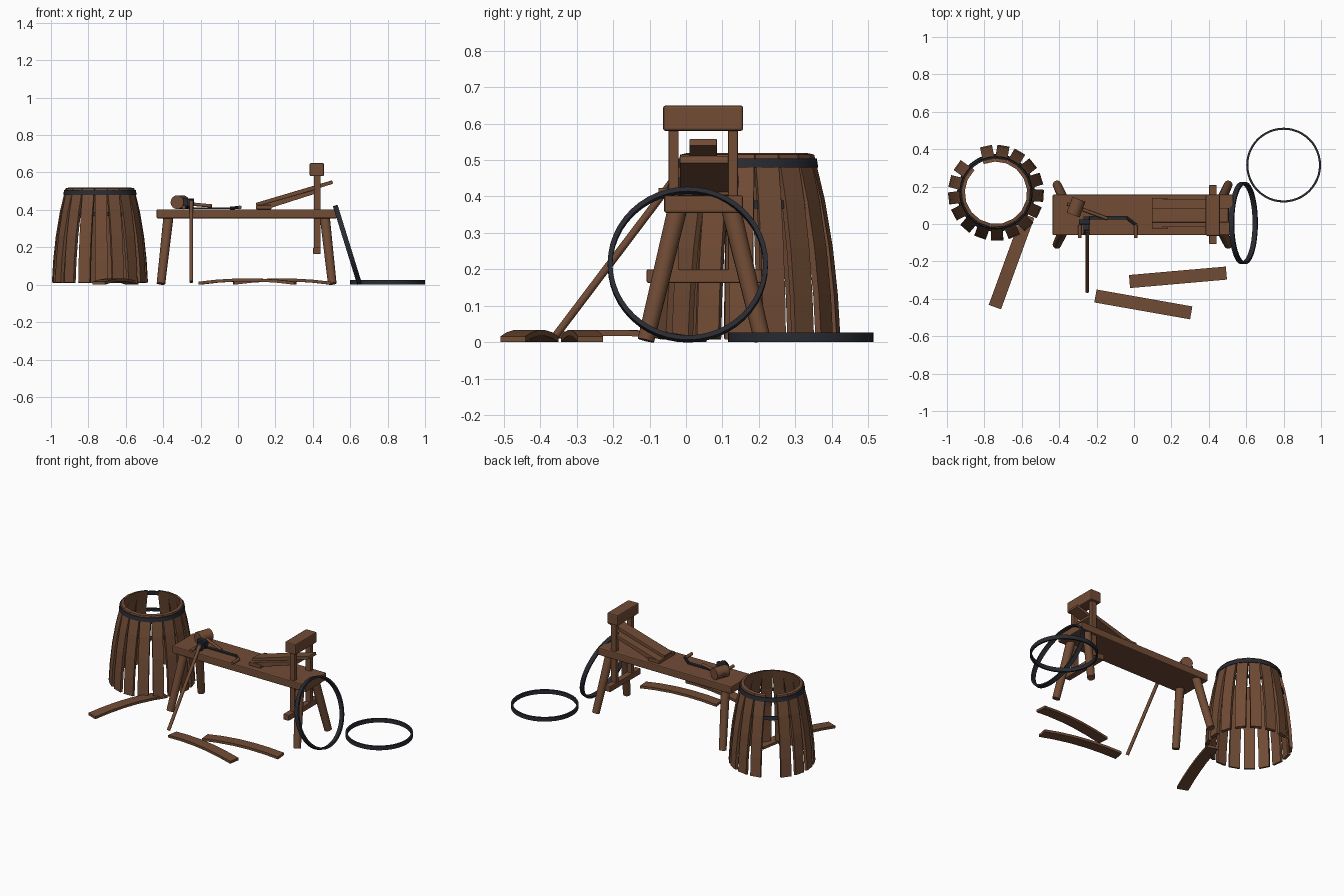
import bpy, bmesh, math
from mathutils import Vector, Matrix

if "Cube" in bpy.data.objects:
    bpy.data.objects.remove(bpy.data.objects["Cube"])


def material(name, color):
    m = bpy.data.materials.new(name)
    m.use_nodes = True
    m.diffuse_color = color
    m.node_tree.nodes["Principled BSDF"].inputs["Base Color"].default_value = color
    return m


wood = material("brown wood", (0.165, 0.072, 0.036, 1))
iron = material("dark iron", (0.022, 0.024, 0.032, 1))


def finish(bm, name, mat, matrix=Matrix(), smooth=False, bevel=0):
    bmesh.ops.recalc_face_normals(bm, faces=bm.faces)
    mesh = bpy.data.meshes.new(name)
    bm.to_mesh(mesh)
    bm.free()
    mesh.materials.append(mat)
    ob = bpy.data.objects.new(name, mesh)
    ob.matrix_world = matrix
    bpy.context.collection.objects.link(ob)
    if bevel:
        mod = ob.modifiers.new("soft edges", 'BEVEL')
        mod.width = bevel
        mod.segments = 2
    if smooth:
        bpy.ops.object.select_all(action='DESELECT')
        ob.select_set(True)
        bpy.context.view_layer.objects.active = ob
        bpy.ops.object.shade_smooth_by_angle(angle=math.radians(40))
    return ob


def box(name, lo, hi, mat=wood, bevel=0.004):
    lo, hi = Vector(lo), Vector(hi)
    bm = bmesh.new()
    bmesh.ops.create_cube(bm, size=1)
    bmesh.ops.scale(bm, vec=hi - lo, verts=bm.verts)
    return finish(bm, name, mat, Matrix.Translation((lo + hi) / 2), bevel=bevel)


def rod(name, a, b, r1, r2=None, mat=wood, sides=16):
    a, b = Vector(a), Vector(b)
    bm = bmesh.new()
    bmesh.ops.create_cone(bm, cap_ends=True, segments=sides, radius1=r1,
                          radius2=r2 or r1, depth=(b - a).length)
    turn = (b - a).to_track_quat('Z', 'Y').to_matrix().to_4x4()
    return finish(bm, name, mat, Matrix.Translation((a + b) / 2) @ turn, smooth=True)


def strip(name, outline, width, mat=wood, matrix=Matrix(), bevel=0):
    """Extrude a closed XZ outline along Y, centred."""
    bm = bmesh.new()
    face = bm.faces.new([bm.verts.new((x, -width / 2, z)) for x, z in outline])
    new = bmesh.ops.extrude_face_region(bm, geom=[face])["geom"]
    bmesh.ops.translate(bm, vec=(0, width, 0),
                        verts=[v for v in new if isinstance(v, bmesh.types.BMVert)])
    return finish(bm, name, mat, matrix, bevel=bevel)


def hoop(name, r, height, thick, matrix, flare=0):
    """Flat iron band around the local Z axis."""
    bm = bmesh.new()
    n = 48
    rings = []
    for i in range(n):
        a = math.tau * i / n
        section = [(r + flare, -1), (r - flare, 1),
                   (r - thick - flare, 1), (r - thick + flare, -1)]
        rings.append([bm.verts.new((q * math.cos(a), q * math.sin(a), s * height / 2))
                      for q, s in section])
    for i in range(n):
        p, q = rings[i], rings[(i + 1) % n]
        for k in range(4):
            bm.faces.new((p[k], q[k], q[(k + 1) % 4], p[(k + 1) % 4]))
    return finish(bm, name, iron, matrix, smooth=True)


# Unfinished barrel: sixteen flared staves with one gap
barrel = Matrix.Translation((-0.738, 0.167, 0))
outer = [(0.255, 0.012), (0.248, 0.13), (0.234, 0.26), (0.212, 0.39), (0.182, 0.515)]
inner = [(r - 0.018, z + (0.004 if z > 0.5 else -0.004)) for r, z in reversed(outer)]
for i in range(16):
    turn = Matrix.Rotation(math.radians(144.5) + math.tau * i / 17, 4, 'Z')
    strip("barrel_stave", outer + inner, 0.065, matrix=barrel @ turn)
hoop("barrel_top_hoop", 0.194, 0.026, 0.01,
     barrel @ Matrix.Translation((0, 0, 0.492)), 0.002)
hoop("barrel_inner_hoop", 0.206, 0.022, 0.008,
     barrel @ Matrix.Translation((0, 0, 0.378)), 0.002)

# Loose bowed staves on the floor
top = [(x / 10, 0.034 - 0.018 * (x / 2.6) ** 2) for x in (-2.6, -1.6, -0.5, 0.5, 1.6, 2.6)]
bottom = [(x, z - 0.016) for x, z in reversed(top)]
for x, y, angle in ((0.05, -0.43, -10), (0.235, -0.285, 5), (-0.655, -0.2, 70)):
    strip("loose_stave", top + bottom, 0.07,
          matrix=Matrix.Translation((x, y, 0)) @ Matrix.Rotation(math.radians(angle), 4, 'Z'))

# Loose hoops: one flat, one leaning on the bench
hoop("flat_hoop", 0.2, 0.026, 0.011, Matrix.Translation((0.8, 0.315, 0.013)))
hoop("leaning_hoop", 0.22, 0.026, 0.013, Matrix.Translation((0.585, 0.005, 0.213))
     @ Matrix.Rotation(math.radians(72.8), 4, 'Y'))

# Shaving bench
box("bench_plank", (-0.435, -0.06, 0.355), (0.53, 0.157, 0.403), bevel=0.006)
for x_top, x_foot in ((-0.37, -0.412), (0.462, 0.504)):
    for side in (-1, 1):
        rod("bench_leg", (x_top, 0.05 + side * 0.07, 0.38),
            (x_foot, 0.05 + side * 0.16, 0.005), 0.027, 0.023)

# Clamp frame
box("clamp_head", (0.383, -0.063, 0.58), (0.46, 0.157, 0.65), bevel=0.007)
for y in (-0.034, 0.129):
    box("clamp_post", (0.406, y - 0.014, 0.17), (0.442, y + 0.014, 0.6))
box("clamp_treadle", (0.402, -0.108, 0.163), (0.442, 0.208, 0.2))

# Sloping work board with a tongue lying on it
box("board_block", (0.095, -0.024, 0.403), (0.18, 0.14, 0.425))
for name, y, width, outline in (
        ("work_board", 0.058, 0.15, ((0.1, 0.412), (0.18, 0.412), (0.43, 0.492),
                                     (0.424, 0.512), (0.1, 0.42))),
        ("board_tongue", 0.047, 0.076, ((0.1, 0.418), (0.41, 0.508), (0.508, 0.54),
                                        (0.503, 0.558), (0.095, 0.437)))):
    strip(name, outline, width, matrix=Matrix.Translation((0, y, 0)), bevel=0.002)

# Wooden mallet
mid = Vector((-0.31, 0.09, 0.441))
along = Vector((math.cos(-0.35), math.sin(-0.35), 0))
across = Vector((-along.y, along.x, 0))
rod("mallet_head", mid - across * 0.045, mid + across * 0.045, 0.037)
rod("mallet_handle", mid - along * 0.05, mid + along * 0.18 + Vector((0, 0, -0.02)), 0.009)

# Drawknife: blade, two bent tangs and two grips
box("drawknife_blade", (-0.24, 0.024, 0.404), (-0.04, 0.044, 0.413), iron, 0.002)
for side in (-1, 1):
    bend = Vector((-0.14 + side * 0.1, 0.034, 0.41))
    end = Vector((-0.14 + side * 0.15, -0.005, 0.413))
    rod("drawknife_tang", bend, end, 0.008, mat=iron, sides=8)
    rod("drawknife_grip", end, end + Vector((0, -0.07, 0)), 0.01)

# Long-handled axe leaning on the bench edge
rod("axe_handle", (-0.25, -0.36, 0.015), (-0.25, -0.035, 0.445), 0.0105)
strip("axe_head", ((-0.06, 0.42), (-0.03, 0.455), (0.04, 0.44), (0.04, 0.425), (-0.03, 0.41)),
      0.032, iron, Matrix.Translation((-0.255, 0, 0)) @ Matrix.Rotation(math.pi / 2, 4, 'Z'),
      bevel=0.002)
box("axe_socket", (-0.295, -0.002, 0.42), (-0.235, 0.024, 0.462), iron, 0.003)
